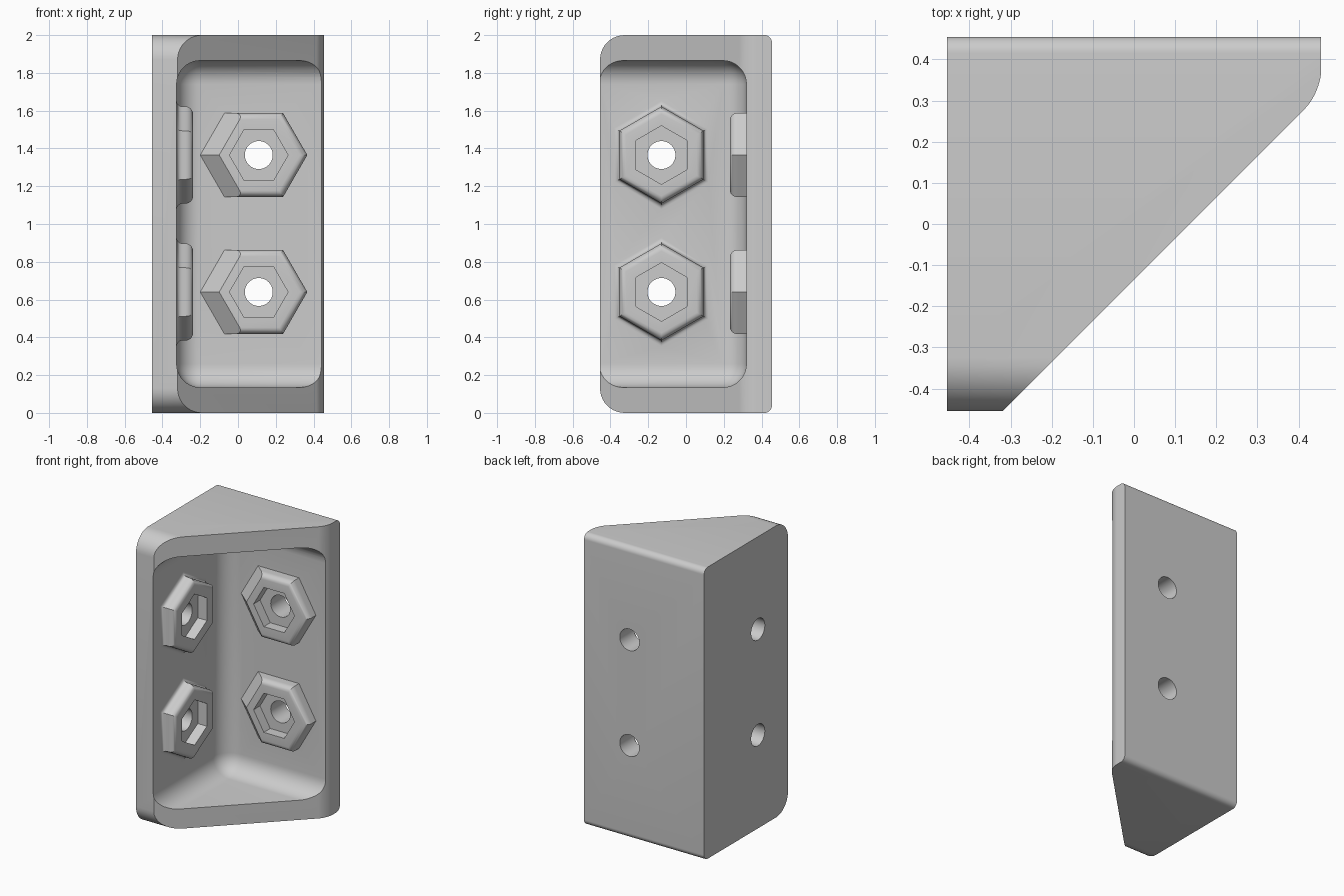
import bpy, bmesh, math
from mathutils import Matrix, Vector

if "Cube" in bpy.data.objects:
    bpy.data.objects.remove(bpy.data.objects["Cube"], do_unlink=True)

HALF, INNER, WALL = 0.455, 0.32, 0.135
LEFT = -0.325                 # inner face of the side wall
R, BOSS_H = 0.257, 0.087      # boss circumradius and height
BOSS_Z = (0.64, 1.365)

grey = bpy.data.materials.new("light_grey")
grey.use_nodes = True
grey.diffuse_color = (0.6, 0.6, 0.6, 1)
grey.node_tree.nodes["Principled BSDF"].inputs["Base Color"].default_value = (0.6, 0.6, 0.6, 1)


def make_object(name, bm, matrix=Matrix()):
    bmesh.ops.recalc_face_normals(bm, faces=bm.faces)
    mesh = bpy.data.meshes.new(name)
    bm.to_mesh(mesh)
    bm.free()
    mesh.transform(matrix)
    mesh.materials.append(grey)
    obj = bpy.data.objects.new(name, mesh)
    bpy.context.collection.objects.link(obj)
    return obj


def loft(rings):
    """Solid skinned through rings of equal point count."""
    bm = bmesh.new()
    loops = [[bm.verts.new(p) for p in ring] for ring in rings]
    n = len(loops[0])
    for a, b in zip(loops, loops[1:]):
        for i in range(n):
            j = (i + 1) % n
            bm.faces.new((a[i], a[j], b[j], b[i]))
    bm.faces.new(loops[0][::-1])
    bm.faces.new(loops[-1])
    return bm


def polygon(radius, h, sides=6, stretch=0.0):
    pts = []
    for i in range(sides):
        a = math.tau * i / sides
        x = radius * math.cos(a)
        pts.append((x - (stretch if x < -0.01 else 0), radius * math.sin(a), h))
    return pts


def bevel_edges(bm, test, radius):
    edges = [e for e in bm.edges if test(*(v.co for v in e.verts))]
    bmesh.ops.bevel(bm, geom=edges, offset=radius, segments=10, profile=0.5,
                    affect='EDGES', clamp_overlap=True)


def combine(target, tool, operation):
    mod = target.modifiers.new(operation.lower(), 'BOOLEAN')
    mod.operation, mod.object, mod.solver = operation, tool, 'EXACT'
    bpy.ops.object.select_all(action='DESELECT')
    bpy.context.view_layer.objects.active = target
    target.select_set(True)
    bpy.ops.object.modifier_apply(modifier=mod.name)
    bpy.data.objects.remove(tool, do_unlink=True)


# Corner block with rounded outer edges
plan = [(-HALF, HALF), (-HALF, -HALF), (-INNER, -HALF), (HALF, INNER), (HALF, HALF)]
bm = loft([[(x, y, z) for x, y in plan] for z in (0, 2)])
near = lambda a, b: abs(a - b) < 0.001
bevel_edges(bm, lambda a, b: near(a.x, HALF) and near(b.x, HALF)
            and near(a.y, INNER) and near(b.y, INNER), 0.055)
bevel_edges(bm, lambda a, b: near(a.z, b.z) and near(a.y, HALF) and near(b.y, HALF), 0.04)
bevel_edges(bm, lambda a, b: near(a.z, b.z) and near(a.y, -HALF) and near(b.y, -HALF), 0.13)
bracket = make_object("corner_bracket", bm)

# Hollow with filleted inside edges, open on the diagonal side
bm = bmesh.new()
bmesh.ops.create_cube(bm, size=1)
for v in bm.verts:
    v.co = (LEFT if v.co.x < 0 else 2, INNER if v.co.y > 0 else -2,
            WALL if v.co.z < 0 else 2 - WALL)
bevel_edges(bm, lambda a, b: True, 0.125)
combine(bracket, make_object("hollow_cutter", bm), 'DIFFERENCE')


def frame(u, v, h, origin):
    m = Matrix((u, v, h)).transposed().to_4x4()
    m.translation = origin
    return m


def round_rim(stretch=0.0):
    r = 0.04
    return [polygon(R - r * (1 - math.cos(t)), BOSS_H - r * (1 - math.sin(t)), 6, stretch)
            for t in (math.pi / 2 * i / 6 for i in range(7))]


def back_boss():
    """Rounded hexagon with two sloping faces toward the corner."""
    bm = loft([polygon(R, -0.03, 6, 0.2)] + round_rim(0.2))
    for side in (1, -1):
        cut = bmesh.ops.bisect_plane(
            bm, geom=bm.verts[:] + bm.edges[:] + bm.faces[:], plane_co=(-0.31, 0, 0),
            plane_no=(-math.cos(math.pi / 6), side * 0.5, 1), clear_outer=True)
        edges = [g for g in cut["geom_cut"] if isinstance(g, bmesh.types.BMEdge)]
        bmesh.ops.contextual_create(bm, geom=edges)
    return bm


def side_boss():
    """Rounded hexagon with a small flared foot."""
    foot = [polygon(R + 0.03 * (1 - math.sin(t)), 0.03 * (1 - math.cos(t)), 6)
            for t in (math.pi / 2 * i / 5 for i in range(6))]
    return loft([polygon(R + 0.03, -0.03)] + foot + round_rim())


# Nut bosses, their hexagonal pockets and the screw holes
for z in BOSS_Z:
    back = frame((1, 0, 0), (0, 0, 1), (0, -1, 0), Vector((0.11, INNER, z)))
    side = frame((0, 0, 1), (0, -1, 0), (1, 0, 0), Vector((LEFT, -0.13, z)))
    for matrix, boss in ((back, back_boss), (side, side_boss)):
        combine(bracket, make_object("nut_boss", boss(), matrix), 'UNION')
        pocket = loft([polygon(0.155, BOSS_H - 0.07), polygon(0.155, 0.3)])
        combine(bracket, make_object("pocket_cutter", pocket, matrix), 'DIFFERENCE')
        hole = loft([polygon(0.074, -0.3, 40), polygon(0.074, 0.3, 40)])
        combine(bracket, make_object("hole_cutter", hole, matrix), 'DIFFERENCE')

bracket.select_set(True)
bpy.context.view_layer.objects.active = bracket
bpy.ops.object.shade_smooth_by_angle(angle=math.radians(30))
